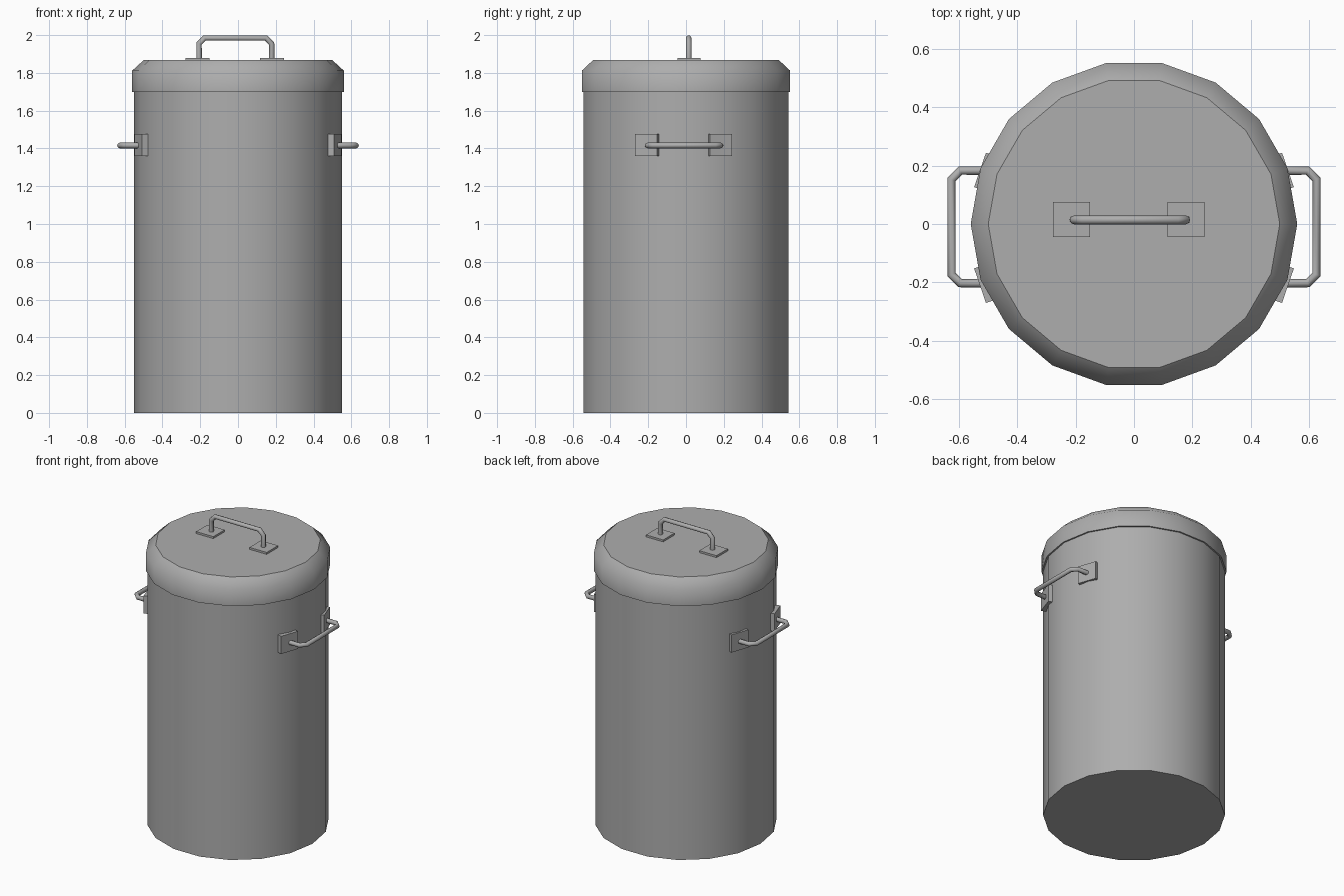
import bpy, bmesh
from math import cos, sin, pi, radians
from mathutils import Matrix

if "Cube" in bpy.data.objects:
    bpy.data.objects.remove(bpy.data.objects["Cube"])

SIDES = 18

# Dark grey metal
metal = bpy.data.materials.new("dark_grey_metal")
metal.diffuse_color = (0.42, 0.42, 0.42, 1)
metal.use_nodes = True
metal.node_tree.nodes["Principled BSDF"].inputs["Base Color"].default_value = metal.diffuse_color


def add_object(name, data):
    data.materials.append(metal)
    ob = bpy.data.objects.new(name, data)
    bpy.context.collection.objects.link(ob)
    return ob


def finish(name, bm, smooth=False):
    bmesh.ops.recalc_face_normals(bm, faces=bm.faces)
    for f in bm.faces:
        f.smooth = smooth and abs(f.normal.z) < 0.9
    me = bpy.data.meshes.new(name)
    bm.to_mesh(me)
    bm.free()
    return add_object(name, me)


def lathe(name, profile):
    """Closed 18-sided solid from (radius, z) points, bottom to top."""
    bm = bmesh.new()
    rings = [[bm.verts.new((r * cos(2 * pi * i / SIDES), r * sin(2 * pi * i / SIDES), z))
              for i in range(SIDES)] for r, z in profile]
    for a, b in zip(rings, rings[1:]):
        for i in range(SIDES):
            j = (i + 1) % SIDES
            bm.faces.new((a[i], a[j], b[j], b[i]))
    bm.faces.new(rings[0])
    bm.faces.new(rings[-1])
    return finish(name, bm, True)


def plate(name, loc, size, angle=0):
    bm = bmesh.new()
    m = Matrix.Translation(loc) @ Matrix.Rotation(angle, 4, 'Z') @ Matrix.Diagonal((*size, 1))
    bmesh.ops.create_cube(bm, size=1, matrix=m)
    return finish(name, bm)


def rod(name, pts, radius=0.015):
    cu = bpy.data.curves.new(name, 'CURVE')
    cu.dimensions = '3D'
    cu.bevel_depth = radius
    cu.bevel_resolution = 2
    cu.use_fill_caps = True
    sp = cu.splines.new('POLY')
    sp.points.add(len(pts) - 1)
    for p, co in zip(sp.points, pts):
        p.co = (*co, 1)
    sp.use_smooth = True
    return add_object(name, cu)


def bracket(base, out, half, mid, c=0.03):
    """U-shaped path with chamfered corners: (along, outward) pairs."""
    return [(mid - half, base), (mid - half, out - c), (mid - half + c, out),
            (mid + half - c, out), (mid + half, out - c), (mid + half, base)]


# Body and lid
lathe("can_body", [(0.55, 0), (0.55, 1.71)])
lathe("lid", [(0.56, 1.70), (0.56, 1.812), (0.5, 1.867)])

# Lid handle and its two plates
rod("lid_handle", [(a, 0.014, o) for a, o in bracket(1.86, 1.985, 0.192, -0.014)])
for side, x in (("left", -0.215), ("right", 0.179)):
    plate(f"lid_plate_{side}", (x, 0.016, 1.87), (0.127, 0.12, 0.02))

# Side handles, each with two angled plates
for side, s in (("left", -1), ("right", 1)):
    rod(f"side_handle_{side}", [(s * o, a, 1.416) for a, o in bracket(0.51, 0.626, 0.193, -0.01)])
    for end, t in (("front", -1), ("back", 1)):
        plate(f"side_plate_{side}_{end}", (s * 0.512, t * 0.193 - 0.013, 1.418),
              (0.034, 0.125, 0.118), s * t * radians(19))
